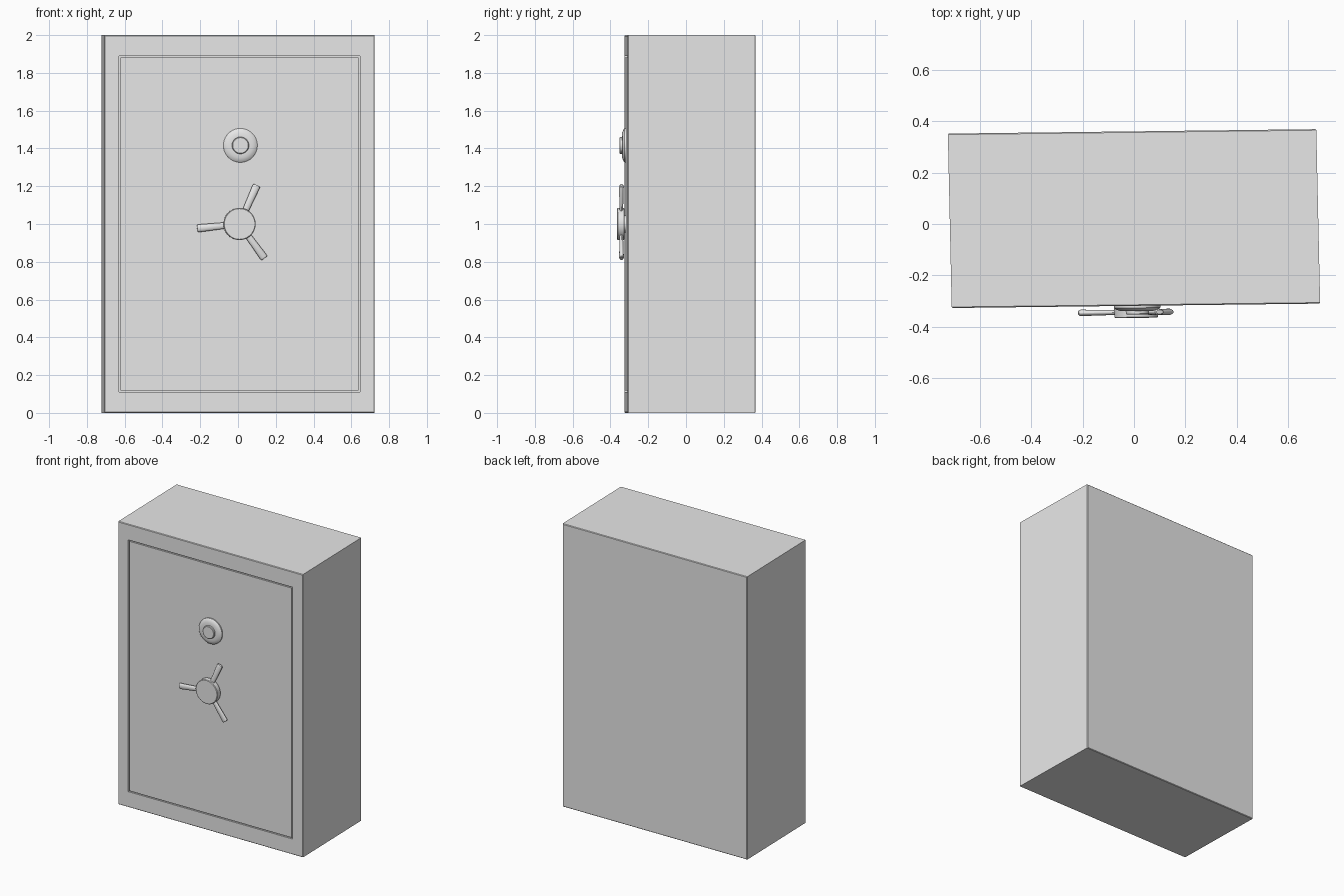
import bpy, bmesh, math
from mathutils import Matrix, Vector

if "Cube" in bpy.data.objects:
    bpy.data.objects.remove(bpy.data.objects["Cube"])

# Cabinet frame: slightly skewed and turned about the vertical axis
SKEW = Matrix(((1, -0.022, 0, 0), (0.012, 1, 0, 0.021), (0, 0, 1, 0), (0, 0, 0, 1)))
FRONT = -0.339
BACK = 0.339

steel = bpy.data.materials.new("light_grey_steel")
steel.diffuse_color = (0.8, 0.8, 0.8, 1)
steel.use_nodes = True
steel.node_tree.nodes["Principled BSDF"].inputs["Base Color"].default_value = steel.diffuse_color


def loft(name, rings, smooth=False):
    """Skin a sequence of closed rings, capping both ends."""
    bm = bmesh.new()
    loops = [[bm.verts.new(SKEW @ Vector(p)) for p in ring] for ring in rings]
    for a, b in zip(loops, loops[1:]):
        n = len(a)
        for i in range(n):
            bm.faces.new((a[i], a[(i + 1) % n], b[(i + 1) % n], b[i]))
    bm.faces.new(loops[0])
    bm.faces.new(loops[-1])
    bmesh.ops.recalc_face_normals(bm, faces=bm.faces)
    mesh = bpy.data.meshes.new(name)
    bm.to_mesh(mesh)
    bm.free()
    mesh.materials.append(steel)
    obj = bpy.data.objects.new(name, mesh)
    bpy.context.collection.objects.link(obj)
    if smooth:
        bpy.ops.object.select_all(action='DESELECT')
        obj.select_set(True)
        bpy.context.view_layer.objects.active = obj
        bpy.ops.object.shade_smooth_by_angle(angle=math.radians(30))
    return obj


def rect(half_w, half_h, y):
    return [(sx * half_w, y, 1 + sz * half_h)
            for sx, sz in ((-1, -1), (1, -1), (1, 1), (-1, 1))]


def turned(name, x, z, profile, sides=40):
    """Round part facing the front: profile of (radius, distance from door)."""
    turns = [2 * math.pi * i / sides for i in range(sides)]
    return loft(name, [[(x + r * math.cos(a), FRONT - d, z + r * math.sin(a))
                        for a in turns] for r, d in profile], True)


# Cabinet with chamfered edges and a door outlined by a narrow recessed gap
W, H, C = 0.716, 1.0, 0.004
GAP, DEPTH = 0.008, 0.012
loft("safe_cabinet_and_door", [
    rect(W - C, H - C, BACK), rect(W, H, BACK - C),
    rect(W, H, FRONT + C), rect(W - C, H - C, FRONT),
    rect(0.638, 0.890, FRONT), rect(0.638, 0.890, FRONT + DEPTH),
    rect(0.638 - GAP, 0.890 - GAP, FRONT + DEPTH),
    rect(0.638 - GAP, 0.890 - GAP, FRONT)])

# Combination dial: wide bevelled ring and raised knob
turned("combination_dial", 0.005, 1.416,
       [(0.090, -0.002), (0.090, 0.008), (0.086, 0.012), (0.066, 0.020), (0.046, 0.020)])
turned("dial_knob", 0.005, 1.416,
       [(0.045, 0.015), (0.045, 0.031), (0.041, 0.034)])

# Handle hub on a short shaft
HX, HZ = 0.000, 1.0
turned("handle_shaft", HX, HZ, [(0.045, -0.002), (0.045, 0.012)])
turned("handle_hub", HX, HZ,
       [(0.082, 0.008), (0.085, 0.011), (0.085, 0.044), (0.081, 0.047)])

# Three flattened, flaring spokes
for k in range(3):
    ang = math.radians(66 + 120 * k)
    along = Vector((math.cos(ang), 0, math.sin(ang)))
    side = Vector((-math.sin(ang), 0, math.cos(ang)))
    rings = []
    for dist, wide, deep in ((0.06, 0.016, 0.009), (0.217, 0.0205, 0.0125),
                             (0.222, 0.019, 0.011), (0.225, 0.015, 0.008)):
        c = Vector((HX, FRONT - 0.025, HZ)) + along * dist
        rings.append([c + side * wide * math.cos(t) + Vector((0, deep * math.sin(t), 0))
                      for t in (2 * math.pi * i / 20 for i in range(20))])
    loft(f"handle_spoke_{k + 1}", rings, True)
